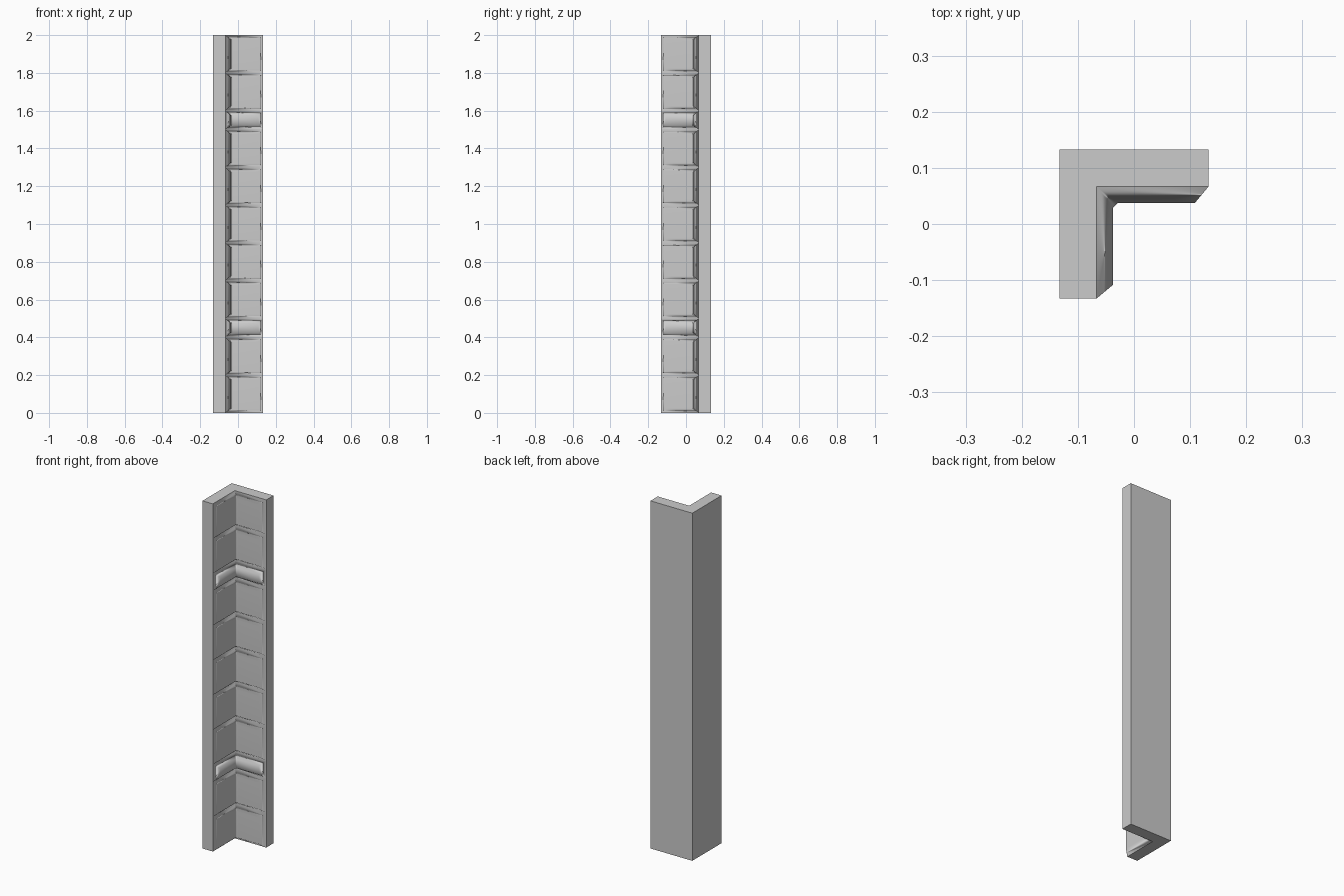
import bpy, bmesh

if "Cube" in bpy.data.objects:
    bpy.data.objects.remove(bpy.data.objects["Cube"])

OUT, IN, FACE = 0.133, 0.067, 0.037   # wall outside, wall inside, stone face
SLOPE = 0.025                         # width of the sloped stone edges


def make_object(name, bm):
    bmesh.ops.remove_doubles(bm, verts=bm.verts, dist=1e-5)
    bmesh.ops.recalc_face_normals(bm, faces=bm.faces)
    mesh = bpy.data.meshes.new(name)
    bm.to_mesh(mesh)
    bm.free()
    obj = bpy.data.objects.new(name, mesh)
    bpy.context.collection.objects.link(obj)
    return obj


# L-shaped backing wall
bm = bmesh.new()
profile = [(-OUT, OUT), (-OUT, -OUT), (-IN, -OUT), (-IN, IN), (OUT, IN), (OUT, OUT)]
base = bm.faces.new([bm.verts.new((x, y, 0)) for x, y in profile])
grown = bmesh.ops.extrude_face_region(bm, geom=[base], use_keep_orig=True)
bmesh.ops.translate(bm, vec=(0, 0, 2),
                    verts=[v for v in grown["geom"] if isinstance(v, bmesh.types.BMVert)])
make_object("corner_wall", bm)


# Corner stone: wide footprint on the wall, sloping in to a raised face
def corner_stone(name, z0, z1):
    bm = bmesh.new()
    foot = [(OUT, IN), (-IN, IN), (-IN, IN), (-IN, -OUT)]
    face = [(OUT - SLOPE, FACE), (-FACE + 0.008, FACE),
            (-FACE, FACE - 0.008), (-FACE, -OUT + SLOPE)]
    rows = [(foot, z0), (face, z0 + SLOPE), (face, z1 - SLOPE), (foot, z1)]
    grid = [[bm.verts.new((x, y, z)) for x, y in path] for path, z in rows]
    for r in range(3):
        for c in range(3):
            bm.faces.new((grid[r][c], grid[r][c + 1], grid[r + 1][c + 1], grid[r + 1][c]))
    # sloped ends
    for c in (0, 3):
        bm.faces.new([row[c] for row in grid])
    # hidden back against the wall
    for c in (0, 2):
        bm.faces.new((grid[0][c], grid[0][c + 1], grid[3][c + 1], grid[3][c]))
    obj = make_object(name, bm)
    for p in obj.data.polygons:
        p.use_smooth = True
    mod = obj.modifiers.new("soft_edges", 'WEIGHTED_NORMAL')
    mod.weight = 80


# Stack of stones, with two thin courses
heights = [0.2, 0.2, 0.1, 0.2, 0.2, 0.2, 0.2, 0.2, 0.1, 0.2, 0.2]
z = 0
for i, h in enumerate(heights):
    corner_stone(f"corner_stone_{i + 1}", z, z + h)
    z += h
